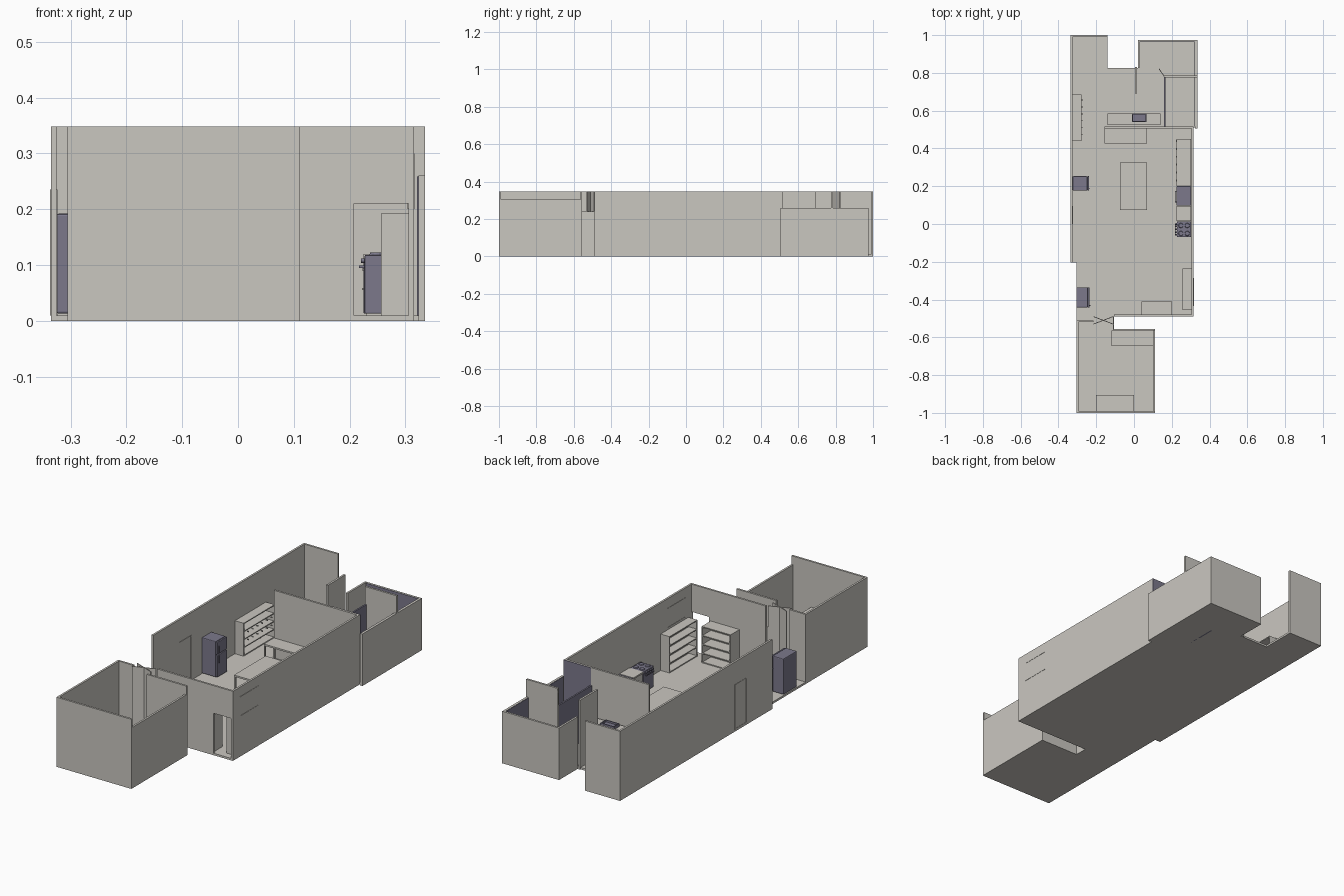
import bpy, bmesh
from mathutils import Matrix, Vector

cube = bpy.data.objects.get("Cube")
if cube:
    bpy.data.objects.remove(cube)


def material(name, rgb):
    m = bpy.data.materials.new(name)
    m.use_nodes = True
    m.diffuse_color = (*rgb, 1)
    m.node_tree.nodes["Principled BSDF"].inputs["Base Color"].default_value = (*rgb, 1)
    return m


PLASTER = material("warm grey plaster", (0.59, 0.57, 0.53))
BLUE = material("slate blue", (0.20, 0.19, 0.26))
H, T = 0.348, 0.01      # full wall height, wall thickness
LOW, FLOOR = 0.26, 0.01  # rear wing wall height, floor top


def finish(name, bm, mat):
    me = bpy.data.meshes.new(name)
    bm.to_mesh(me)
    bm.free()
    me.materials.append(mat)
    ob = bpy.data.objects.new(name, me)
    bpy.context.collection.objects.link(ob)
    return ob


def boxes(name, items, mat=PLASTER, bevel=0):
    """One object from boxes given as x0, x1, y0, y1, z0, z1."""
    bm = bmesh.new()
    for b in items:
        lo, hi = Vector(b[0::2]), Vector(b[1::2])
        size = Matrix.Diagonal((*(hi - lo), 1))
        bmesh.ops.create_cube(bm, size=1, matrix=Matrix.Translation((lo + hi) / 2) @ size)
    ob = finish(name, bm, mat)
    if bevel:
        mod = ob.modifiers.new("bevel", 'BEVEL')
        mod.width, mod.segments = bevel, 2
    return ob


def strip(name, a, b, z0, z1, thick=0.004):
    """Thin upright panel between two plan points."""
    a, b = Vector(a), Vector(b)
    d = (b - a).normalized() * thick / 2
    n = Vector((-d.y, d.x))
    bm = bmesh.new()
    f = bm.faces.new([bm.verts.new((*p, z0)) for p in (a - n, b - n, b + n, a + n)])
    top = bmesh.ops.extrude_face_region(bm, geom=[f])["geom"]
    bmesh.ops.translate(bm, vec=(0, 0, z1 - z0), verts=[v for v in top if isinstance(v, bmesh.types.BMVert)])
    bmesh.ops.recalc_face_normals(bm, faces=bm.faces)
    return finish(name, bm, PLASTER)


def shelf(name, x0, x1, y0, y1, h, side, levels=4):
    """Open shelf unit; side is the direction its opening faces."""
    t = 0.005
    parts = []
    for i in range(levels + 1):
        z = FLOOR + (h - FLOOR - t) * i / levels
        parts.append((x0, x1, y0, y1, z, z + t))
    if side in "+x-x":
        bx = x0 if side == "+x" else x1 - t
        parts += [(x0, x1, y, y + t, FLOOR, h) for y in (y0, y1 - t)]
        parts.append((bx, bx + t, y0, y1, FLOOR, h))
    else:
        by = y0 if side == "+y" else y1 - t
        parts += [(x, x + t, y0, y1, FLOOR, h) for x in (x0, x1 - t)]
        parts.append((x0, x1, by, by + t, FLOOR, h))
    return boxes(name, parts)


def table(name, x0, x1, y0, y1, h):
    t = 0.008
    parts = [(x0, x1, y0, y1, h - t, h)]
    parts += [(x, x + t, y, y + t, FLOOR, h - t) for x in (x0, x1 - t) for y in (y0, y1 - t)]
    return boxes(name, parts)


def fridge(name, x0, x1, y0, y1):
    boxes(name + "_body", [(x0, x1 - 0.012, y0, y1, FLOOR + 0.003, 0.192)], BLUE, 0.004)
    boxes(name + "_doors", [(x1 - 0.011, x1 - 0.003, y0, y1, 0.015, 0.125),
                            (x1 - 0.011, x1 - 0.003, y0, y1, 0.129, 0.19)], BLUE, 0.002)
    boxes(name + "_handles", [(x1 - 0.003, x1 + 0.002, y0 + 0.008, y0 + 0.012, z, z + 0.035)
                              for z in (0.085, 0.134)], BLUE)


# Floor slab
plan = [(-.305, -1), (.11, -1), (.11, -.555), (-.105, -.555), (-.105, -.49), (.315, -.49),
        (.315, .51), (.335, .51), (.335, .975), (.02, .975), (.02, .825), (-.14, .825),
        (-.14, 1), (-.335, 1), (-.335, -.205), (-.305, -.205)]
bm = bmesh.new()
base = bm.faces.new([bm.verts.new((x, y, 0)) for x, y in plan])
ext = bmesh.ops.extrude_face_region(bm, geom=[base])["geom"]
bmesh.ops.translate(bm, vec=(0, 0, FLOOR), verts=[v for v in ext if isinstance(v, bmesh.types.BMVert)])
bmesh.ops.recalc_face_normals(bm, faces=bm.faces)
finish("floor", bm, PLASTER)

# Front room walls
boxes("front_room_walls", [
    (-.305, .11, -1, -1 + T, 0, H), (-.305, -.305 + T, -1, -.51, 0, H),
    (.11 - T, .11, -1, -.555, 0, .305), (-.305, -.215, -.52, -.51, 0, H),
    (-.11, .11, -.565, -.555, 0, H)])

# Passage: low side wall and crossed door leaves
boxes("passage_side_wall", [(-.112, -.105, -.555, -.49, 0, .24)])
strip("passage_door_a", (-.215, -.49), (-.11, -.53), 0, H)
strip("passage_door_b", (-.215, -.53), (-.11, -.49), 0, H)

# Main hall walls with a doorway in the front wall
boxes("hall_front_wall", [(-.105, .208, -.49, -.48, 0, H), (.208, .306, -.49, -.48, .21, H),
                          (.306, .315, -.49, -.48, 0, H)])
boxes("hall_side_walls", [(.305, .315, -.49, .51, 0, H), (-.335, -.325, -.205, 1, 0, H)])
boxes("hall_back_wall", [(-.335, -.14, .99, 1, 0, H)])
boxes("kitchen_partition", [(-.155, .315, .505, .515, 0, H)])

# Rear wing walls
boxes("wing_walls", [(.323, .335, .505, .975, 0, LOW), (.02, .335, .965, .975, 0, LOW),
                     (.02, .03, .825, .975, 0, LOW)])
boxes("wing_partitions", [(.16, .335, .775, .785, 0, H), (.005, .015, .69, .83, 0, H)])
boxes("wing_inner_wall", [(.16, .168, .515, .775, 0, LOW)], BLUE)
strip("wing_open_door", (.16, .782), (.132, .822), 0, H)
boxes("blue_wall_panels", [(.165, .315, .515, .517, FLOOR, H), (.321, .323, .515, .775, FLOOR, LOW - .001),
                           (.321, .323, .785, .965, FLOOR, LOW - .001),
                           (.03, .321, .963, .965, FLOOR, LOW - .001)], BLUE)


# Side door and window, framed on both faces of their walls
def framed(name, x0, x1, y0, y1, z0, z1):
    w = 0.004
    boxes(name, [(x0, x1, y0, y0 + w, z0, z1), (x0, x1, y1 - w, y1, z0, z1),
                 (x0, x1, y0 + w, y1 - w, z1 - w, z1), (x0, x1, y0 + w, y1 - w, z0, z0 + w)])


framed("side_door_frame", -.3365, -.3235, 0, .094, FLOOR, .235)
framed("window_frame", .3035, .3165, -.435, -.285, .2, .3)

# Shelves
shelf("left_wall_shelf", -.325, -.277, .44, .685, .175, "+x")
shelf("right_wall_shelf", .256, .305, -.455, -.235, .192, "-x")
shelf("front_wall_shelf", .04, .2, -.48, -.41, .192, "+y")
shelf("front_room_shelf", -.2, 0, -.99, -.905, .12, "+y", 2)
boxes("left_shelf_hooks", [(-.28, -.27, .47 + .037 * i, .473 + .037 * i, z, z + .006)
                           for i in range(6) for z in (.08, .12)])

# Tables
table("centre_table", -.075, .07, .075, .325, .11)
table("partition_table", -.155, .07, .425, .505, .11)
table("front_room_table", -.12, .1, -.645, -.565, .1)
table("back_counter", -.14, .14, .525, .585, .11)
boxes("back_counter_sink", [(-.01, .065, .54, .585, .11, .116), (-.01, .065, .54, .545, .116, .125),
                            (-.01, .065, .58, .585, .116, .125), (-.01, -.005, .545, .58, .116, .125),
                            (.06, .065, .545, .58, .116, .125)], BLUE)

# Kitchen run along the right wall
boxes("kitchen_counter", [(.23, .302, .2, .45, FLOOR, .112), (.225, .302, .2, .45, .112, .12),
                          (.23, .302, .015, .095, FLOOR, .112), (.225, .302, .015, .095, .112, .12)])
boxes("counter_handles", [(.222, .23, .225 + .042 * i, .235 + .042 * i, z, z + .004)
                          for i in range(6) for z in (.055, .09)])
boxes("range", [(.227, .302, -.07, .013, .013, .118)], BLUE, .002)
boxes("dishwasher", [(.225, .302, .097, .2, .013, .12)], BLUE, .002)
boxes("appliance_handles", [(.217, .221, y, y + .06, .095, .099) for y in (-.06, .115)]
      + [(.217, .227, y, y + .004, .095, .099) for y in (-.06, -.004, .115, .171)], BLUE)

# Range burners and knobs
bm = bmesh.new()
for x in (.248, .282):
    for y in (-.05, -.008):
        bmesh.ops.create_cone(bm, cap_ends=True, segments=16, radius1=.013, radius2=.011, depth=.005,
                              matrix=Matrix.Translation((x, y, .12)))
for i in range(5):
    turn = Matrix.Translation((.224, -.058 + .015 * i, .108)) @ Matrix.Rotation(1.5708, 4, 'Y')
    bmesh.ops.create_cone(bm, cap_ends=True, segments=12, radius1=.004, radius2=.004, depth=.008, matrix=turn)
finish("range_burners_and_knobs", bm, BLUE)

# Fridges
fridge("hall_fridge", -.325, -.235, .177, .253)
fridge("entry_fridge", -.305, -.232, -.442, -.335)
